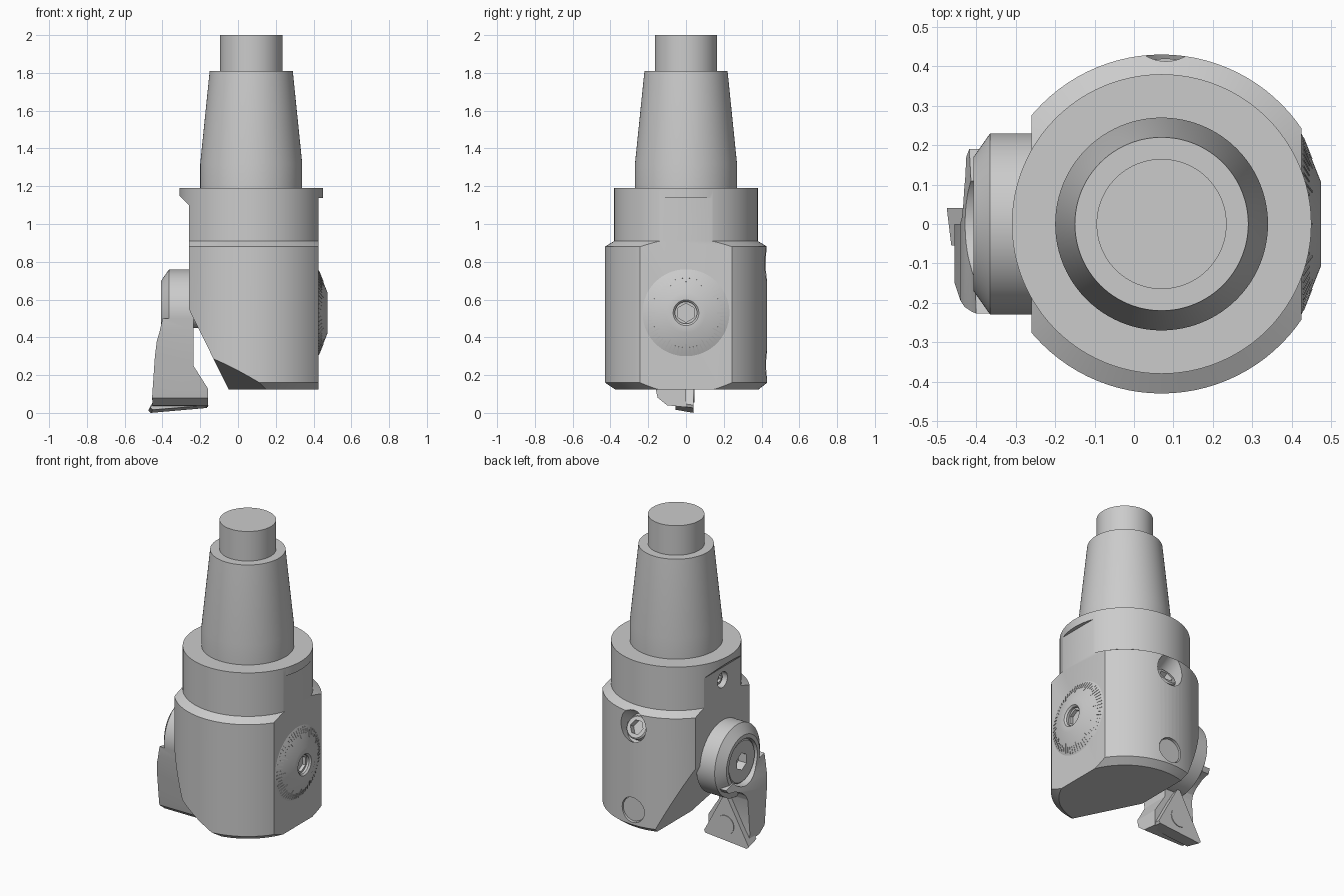
import bpy, bmesh, math
from mathutils import Vector, Matrix

if "Cube" in bpy.data.objects:
    bpy.data.objects.remove(bpy.data.objects["Cube"])

AX = 0.07  # x of the tool's main axis


def finish(name, bm):
    bmesh.ops.remove_doubles(bm, verts=bm.verts, dist=1e-5)
    bmesh.ops.recalc_face_normals(bm, faces=bm.faces)
    me = bpy.data.meshes.new(name)
    bm.to_mesh(me)
    bm.free()
    ob = bpy.data.objects.new(name, me)
    bpy.context.collection.objects.link(ob)
    return ob


def lathe(name, profile, origin, direction, n=64):
    """Revolve (radius, height) points about a direction."""
    bm = bmesh.new()
    vs = [bm.verts.new((r, 0, h)) for r, h in profile]
    es = [bm.edges.new(p) for p in zip(vs, vs[1:])]
    bmesh.ops.spin(bm, geom=vs + es, cent=(0, 0, 0), axis=(0, 0, 1),
                   angle=2 * math.pi, steps=n, use_merge=False)
    rot = Vector((0, 0, 1)).rotation_difference(Vector(direction)).to_matrix().to_4x4()
    bm.transform(Matrix.Translation(origin) @ rot)
    return finish(name, bm)


def rod(name, r, length, origin, direction, n=48):
    return lathe(name, [(0, 0), (r, 0), (r, length), (0, length)], origin, direction, n)


def prism(name, pts, a, b, plane):
    """Extrude a 2D outline: 'xz' along y, or 'yz' along x, from a to b."""
    put = (lambda p, t: (p[0], t, p[1])) if plane == "xz" else (lambda p, t: (t, p[0], p[1]))
    bm = bmesh.new()
    lo = [bm.verts.new(put(p, a)) for p in pts]
    hi = [bm.verts.new(put(p, b)) for p in pts]
    bm.faces.new(lo)
    bm.faces.new(hi[::-1])
    for i in range(len(pts)):
        j = (i + 1) % len(pts)
        bm.faces.new((lo[i], lo[j], hi[j], hi[i]))
    return finish(name, bm)


def boolean(ob, cutter, op="DIFFERENCE"):
    m = ob.modifiers.new("bool", "BOOLEAN")
    m.operation, m.solver, m.object = op, "EXACT", cutter
    bpy.context.view_layer.update()
    me = bpy.data.meshes.new_from_object(ob.evaluated_get(bpy.context.evaluated_depsgraph_get()))
    ob.modifiers.clear()
    ob.data = me
    bpy.data.objects.remove(cutter)


def socket_screw(name, r, hex_r, length, face, direction, depth=0.04):
    """Screw head whose outer face sits at 'face', with a hexagon socket."""
    d = Vector(direction).normalized()
    c = 0.008
    ob = lathe(name, [(0, 0), (r, 0), (r, length - c), (r - c, length), (0, length)],
               Vector(face) - d * length, d, 48)
    boolean(ob, rod("cut", hex_r, 0.2, Vector(face) - d * depth, d, 6))
    return ob


# Body, collar and tapered shank in one turned profile
body = lathe("body", [(0, .125), (.385, .125), (.43, .16), (.43, .88), (.38, .91), (.38, 1.19),
                      (.27, 1.19), (.27, 1.32), (.22, 1.81), (.165, 1.81), (.165, 2), (0, 2)],
             (AX, 0, 0), (0, 0, 1), 96)

# Left flat with sloped run-out and diagonal relief; right flat
boolean(body, prism("cut", [(-1, -.1), (.061, -.1), (-.26, .55), (-.26, 1.1), (-.46, 1.3), (-1, 1.3)],
                    -1, 1, "xz"))
boolean(body, prism("cut", [(.425, -.1), (1, -.1), (1, 1.137), (.425, 1.137)], -1, 1, "xz"))

# Slanted relief at the front left bottom edge
bm = bmesh.new()
bm.from_mesh(body.data)
res = bmesh.ops.bisect_plane(bm, geom=bm.verts[:] + bm.edges[:] + bm.faces[:], dist=1e-5,
                             plane_co=(.17, -.42, .125), plane_no=(-.0719, -.0363, -.125),
                             clear_outer=True)
bmesh.ops.holes_fill(bm, edges=[e for e in res["geom_cut"] if isinstance(e, bmesh.types.BMEdge)])
bmesh.ops.recalc_face_normals(bm, faces=bm.faces)
bm.to_mesh(body.data)
bm.free()

# Rear clamp screw in a tilted pocket
tilt = Vector((0, math.cos(.52), math.sin(.52)))
floor = Vector((.08, .375, .765))
boolean(body, rod("cut", .09, .3, floor - tilt * .03, tilt))
socket_screw("rear_screw", .072, .045, .06, floor + tilt * .015, tilt)

# Rear round plug
boolean(body, rod("cut", .08, .2, (.08, .40, .255), (0, 1, 0)))
rod("rear_plug", .076, .05, (.08, .365, .255), (0, 1, 0))

# Small screw in the left collar flat
boolean(body, rod("cut", .05, .3, (-.22, 0, 1.02), (-1, 0, 0)))
socket_screw("collar_screw", .042, .024, .05, (-.235, 0, 1.02), (-1, 0, 0), .02)

# Graduated dial on the right flat
dial = lathe("dial", [(0, 0), (.23, 0), (.23, .025), (.105, .075), (.068, .075), (.058, .065),
                      (.058, .05), (0, .05)], (.4, 0, .53), (1, 0, 0), 96)
boolean(dial, rod("cut", .05, .1, (.429, 0, .53), (1, 0, 0), 6))

# Dial tick marks
bm = bmesh.new()
slope = math.atan2(.05, .125)
for i in range(60):
    long = .06 if i % 5 == 0 else .04
    rc = .222 - long / 2
    x = .475 - (rc - .105) * math.tan(slope)
    mat = (Matrix.Translation((0, 0, .53)) @ Matrix.Rotation(2 * math.pi * i / 60, 4, "X")
           @ Matrix.Translation((x, 0, rc)) @ Matrix.Rotation(-slope, 4, "Y")
           @ Matrix.Diagonal((.004, .005, long, 1)))
    bmesh.ops.create_cube(bm, size=1, matrix=mat)
finish("dial_ticks", bm)

# Swivel arm: round hub joined to a neck cut from two outlines
arm = lathe("arm", [(0, 0), (.23, 0), (.23, .13), (.17, .172), (0, .172)],
            (-.235, 0, .53), (-1, 0, 0), 96)
neck = prism("neck", [(-.227, .50), (-.222, .44), (-.175, .2), (-.157, .11), (-.15, .08), (-.10, .04),
                      (0, .03), (0, .29), (.015, .325), (.05, .355), (.11, .385), (.17, .395),
                      (.19, .42)], -.6, 0, "yz")
boolean(neck, prism("cut", [(-.39, .60), (-.395, .54), (-.402, .49), (-.415, .43), (-.43, .38),
                            (-.44, .30), (-.455, .08), (-.45, .02), (-.16, .02), (-.16, .13),
                            (-.236, .25), (-.236, .60)], -.5, .5, "xz"), "INTERSECT")
boolean(arm, neck, "UNION")
boolean(arm, rod("cut", .145, .3, (-.34, 0, .53), (-1, 0, 0)))
socket_screw("arm_screw", .138, .055, .09, (-.397, 0, .53), (-1, 0, 0), .06)
rod("arm_shaft", .08, .3, (-.24, 0, .53), (1, 0, 0))

# Triangular cutting insert with relief toward its back, and its screw
insert = prism("insert", [(-.475, .018), (-.462, .004), (-.165, .03), (-.157, .045), (-.295, .30),
                          (-.318, .30)], -.055, .04, "xz")
centre = Vector((-.31, 0, .115))
for v in insert.data.vertices:
    if v.co.y < 0:
        v.co.x = centre.x + (v.co.x - centre.x) * .93
        v.co.z = centre.z + (v.co.z - centre.z) * .85
low = min(v.co.z for v in insert.data.vertices)
for v in insert.data.vertices:
    v.co.z -= low if v.co.z < .05 else 0
rod("insert_screw", .06, .05, (-.31, -.006, .115), (0, 1, 0))

# Smooth shading with sharp edges kept
bpy.ops.object.select_all(action="DESELECT")
for ob in bpy.context.scene.objects:
    ob.select_set(True)
    bpy.context.view_layer.objects.active = ob
bpy.ops.object.shade_smooth_by_angle(angle=math.radians(25))
